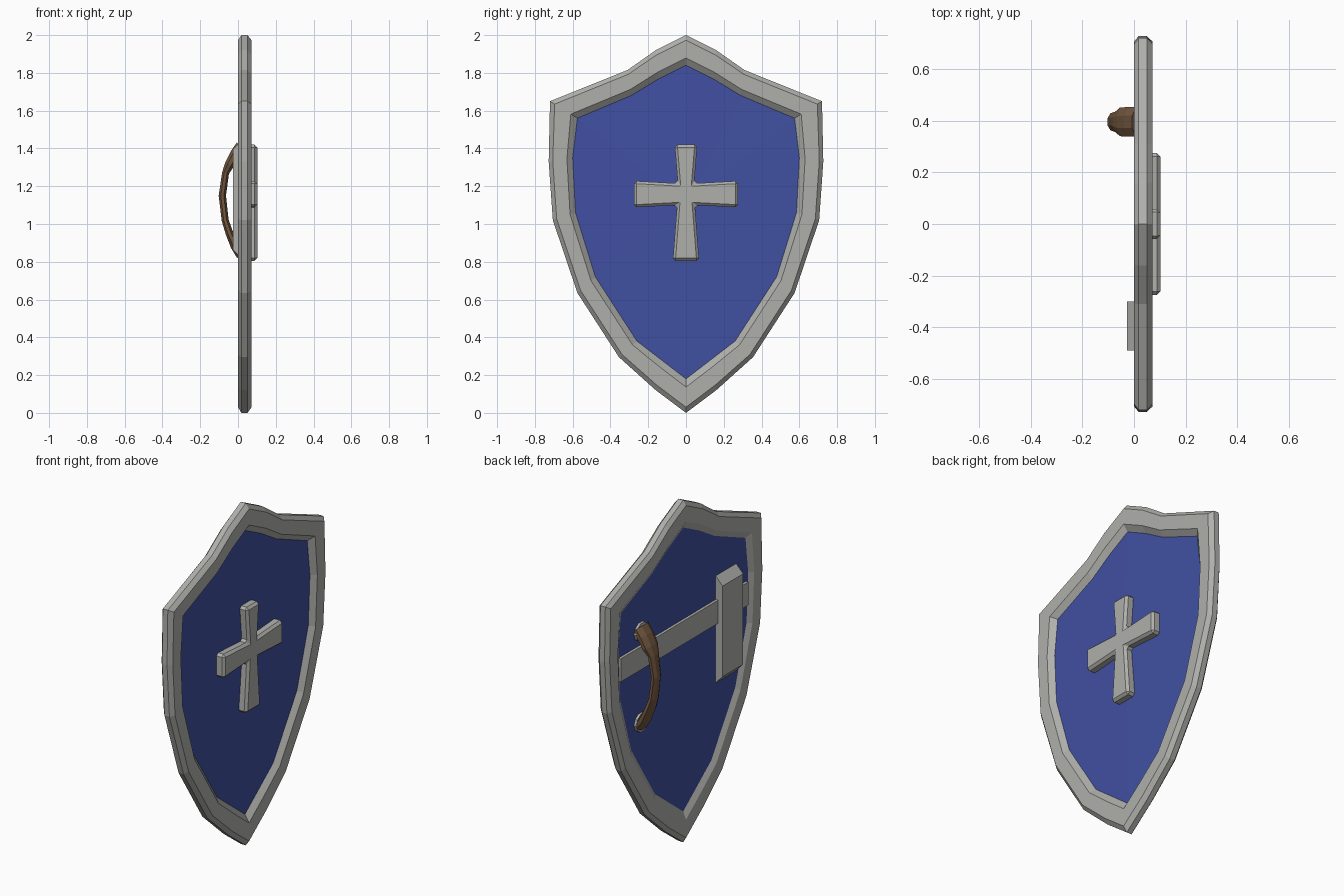
import bpy, bmesh, math
from mathutils import Vector

if "Cube" in bpy.data.objects:
    bpy.data.objects.remove(bpy.data.objects["Cube"])


def mat(name, col):
    m = bpy.data.materials.new(name)
    m.diffuse_color = (*col, 1)
    m.use_nodes = True
    m.node_tree.nodes["Principled BSDF"].inputs["Base Color"].default_value = m.diffuse_color
    return m


GREY = mat("grey_metal", (0.43, 0.43, 0.41))
BLUE = mat("blue_paint", (0.052, 0.08, 0.36))
BROWN = mat("brown_leather", (0.17, 0.095, 0.05))


def finish(bm, name, material, bevel=0):
    bmesh.ops.recalc_face_normals(bm, faces=bm.faces[:])
    me = bpy.data.meshes.new(name)
    bm.to_mesh(me)
    bm.free()
    ob = bpy.data.objects.new(name, me)
    bpy.context.collection.objects.link(ob)
    me.materials.append(material)
    if bevel:
        b = ob.modifiers.new("bevel", "BEVEL")
        b.width, b.segments = bevel, 1
    return ob


def bridge(bm, a, b):
    n = len(a)
    for i in range(n):
        bm.faces.new((a[i], a[(i + 1) % n], b[(i + 1) % n], b[i]))


def mirror_outline(half):
    # half runs from top centre to bottom centre
    return half + [(-y, z) for y, z in reversed(half[1:-1])]


outer = mirror_outline([(0, 2.0), (0.16, 1.92), (0.31, 1.815), (0.72, 1.65), (0.727, 1.33),
                        (0.705, 1.02), (0.575, 0.635), (0.355, 0.295), (0.16, 0.12), (0, 0.0)])
inner = mirror_outline([(0, 1.84), (0.15, 1.765), (0.29, 1.68), (0.575, 1.56), (0.6, 1.35),
                        (0.585, 1.06), (0.48, 0.72), (0.26, 0.38), (0.13, 0.28), (0, 0.18)])


def ring(bm, t, x):
    return [bm.verts.new((x, a[0] + (b[0] - a[0]) * t, a[1] + (b[1] - a[1]) * t))
            for a, b in zip(outer, inner)]


# bevelled rim: cross-section as (fraction from outer to inner outline, x)
bm = bmesh.new()
section = [(0, 0.018), (0, 0.05), (0.17, 0.072), (0.76, 0.072), (1, 0.045),
           (1, 0.018), (0.76, 0.0), (0.17, 0.0)]
rings = [ring(bm, t, x) for t, x in section]
for i in range(len(rings)):
    bridge(bm, rings[i], rings[(i + 1) % len(rings)])
finish(bm, "shield_rim", GREY)

# blue panel, slightly domed at the front, flat at the back
bm = bmesh.new()
front, back = ring(bm, 0.99, 0.045), ring(bm, 0.99, 0.018)
bridge(bm, front, back)
bm.faces.new(back)
peak = bm.verts.new((0.058, 0, 1.1))
for i in range(len(front)):
    bm.faces.new((front[i], front[(i + 1) % len(front)], peak))
finish(bm, "shield_panel", BLUE)

# flared cross on the front
cross = [(0.06, 1.42), (0.043, 1.215), (0.275, 1.228), (0.275, 1.088), (0.047, 1.1), (0.07, 0.805)]
cross = cross + [(-y, z) for y, z in reversed(cross)]
bm = bmesh.new()
lo = [bm.verts.new((0.04, y, z)) for y, z in cross]
hi = [bm.verts.new((0.102, y, z)) for y, z in cross]
bridge(bm, lo, hi)
bm.faces.new(lo)
bm.faces.new(hi)
finish(bm, "front_cross", GREY, 0.014)


# back fittings: boxes whose rear face can be shortened in z
def slab(name, y0, y1, z0, z1, x_back, taper, x_front=0.025):
    bm = bmesh.new()
    a, b = [[bm.verts.new((x, y, z)) for y, z in
             ((y0, z0 + t), (y1, z0 + t), (y1, z1 - t), (y0, z1 - t))]
            for x, t in ((x_front, 0), (x_back, taper))]
    bridge(bm, a, b)
    bm.faces.new(a)
    bm.faces.new(b)
    return finish(bm, name, GREY)


slab("back_strap", -0.58, 0.6, 1.17, 1.305, 0.002, 0.0)
slab("back_plate", -0.49, -0.30, 0.81, 1.45, -0.027, 0.055)

# curved leather handle: (x, z, half width in y, half thickness)
path = [(0.018, 1.41, 0.062, 0.035), (-0.015, 1.37, 0.062, 0.03), (-0.045, 1.315, 0.06, 0.027),
        (-0.066, 1.27, 0.042, 0.02), (-0.083, 1.15, 0.036, 0.021), (-0.068, 1.02, 0.04, 0.02),
        (-0.045, 0.95, 0.052, 0.022), (-0.015, 0.885, 0.055, 0.027), (0.018, 0.835, 0.055, 0.03)]
bm = bmesh.new()
loops = []
for i, (x, z, w, h) in enumerate(path):
    p, q = path[max(i - 1, 0)], path[min(i + 1, len(path) - 1)]
    d = Vector((q[0] - p[0], 0, q[1] - p[1])).normalized()
    n = Vector((d.z, 0, -d.x))
    loops.append([bm.verts.new(Vector((x, 0.395, z)) + n * h * math.sin(a) +
                               Vector((0, w * math.cos(a), 0)))
                  for a in [k * math.tau / 8 + math.pi / 8 for k in range(8)]])
for a, b in zip(loops, loops[1:]):
    bridge(bm, a, b)
bm.faces.new(loops[0])
bm.faces.new(loops[-1])
finish(bm, "back_handle", BROWN)

# small metal mounts under the handle ends
for name, z in (("handle_mount_top", 1.385), ("handle_mount_bottom", 0.855)):
    bm = bmesh.new()
    a, b = [[bm.verts.new((x, 0.395 + 0.06 * math.cos(k * math.tau / 10),
                           z + 0.055 * math.sin(k * math.tau / 10))) for k in range(10)]
            for x in (0.025, 0.004)]
    bridge(bm, a, b)
    bm.faces.new(a)
    bm.faces.new(b)
    finish(bm, name, GREY)
